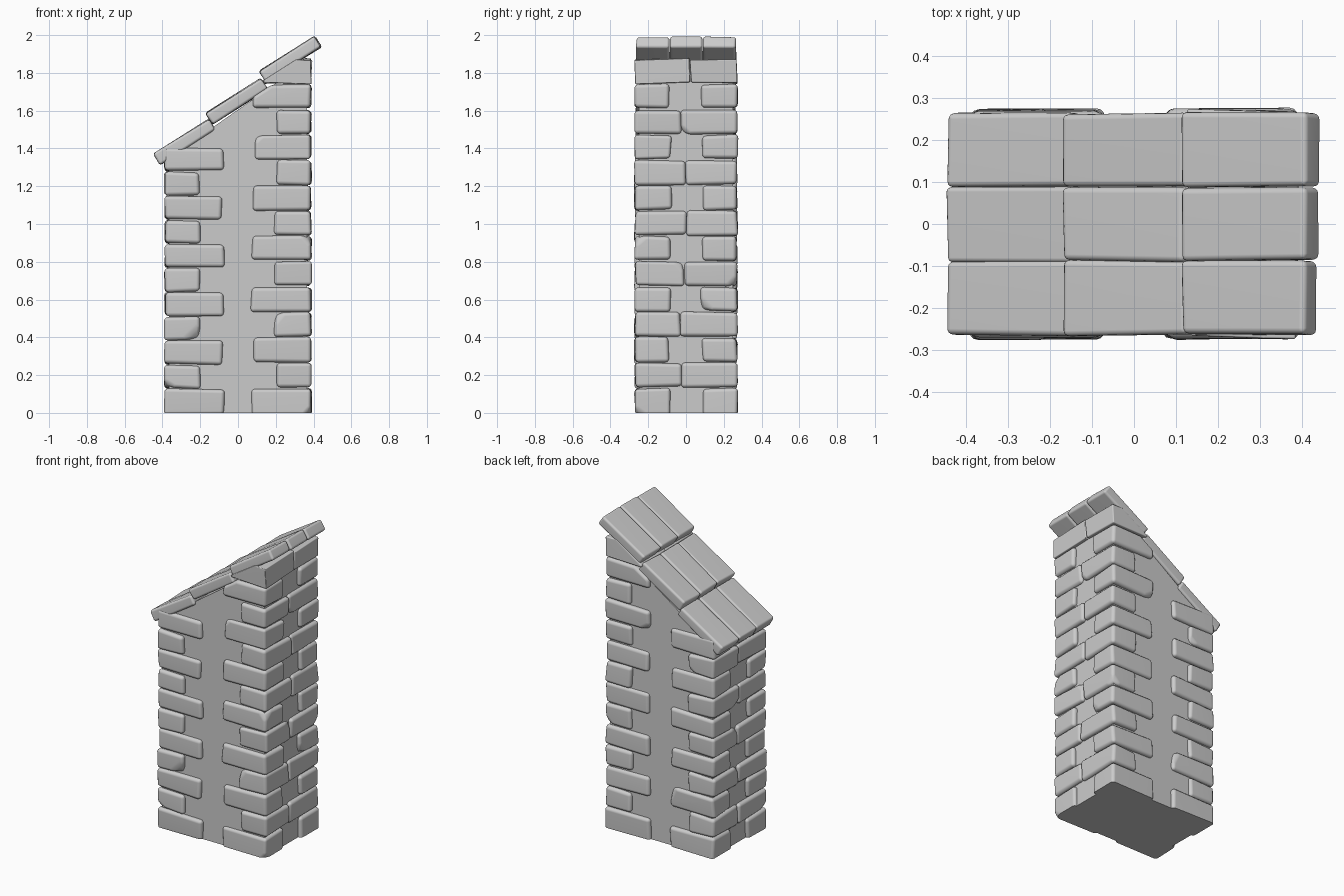
import bpy, bmesh, math, random
from mathutils import Vector, Matrix

if "Cube" in bpy.data.objects:
    bpy.data.objects.remove(bpy.data.objects["Cube"])

random.seed(7)
SLOPE = 0.635


def cut(bm, co, no):
    # slice away everything beyond a plane and close the hole
    geom = bm.verts[:] + bm.edges[:] + bm.faces[:]
    bmesh.ops.bisect_plane(bm, geom=geom, plane_co=co, plane_no=no, clear_outer=True)
    edges = [e for e in bm.edges if e.is_boundary]
    if edges:
        bmesh.ops.holes_fill(bm, edges=edges, sides=0)


def add_object(name, bm):
    bmesh.ops.recalc_face_normals(bm, faces=bm.faces[:])
    mesh = bpy.data.meshes.new(name)
    bm.to_mesh(mesh)
    bm.free()
    obj = bpy.data.objects.new(name, mesh)
    bpy.context.collection.objects.link(obj)
    return obj


def stone(name, lo, hi, bevel=0.02, jitter=0.006, chip=0.5, planes=(), matrix=None, floor=False):
    # worn block: jittered box, one chipped corner, rounded edges
    lo, hi = Vector(lo), Vector(hi)
    size, mid = hi - lo, (lo + hi) / 2
    bm = bmesh.new()
    bmesh.ops.create_cube(bm, size=1)
    for v in bm.verts:
        v.co = mid + Vector([v.co[i] * size[i] for i in range(3)])
        v.co += Vector([random.uniform(-jitter, jitter) for _ in range(3)])
    if random.random() < chip:
        s = Vector([random.choice((-1, 1)) for _ in range(3)])
        corner = mid + Vector([s[i] * size[i] / 2 for i in range(3)])
        n = Vector([s[i] * random.uniform(0.4, 1) for i in range(3)]).normalized()
        cut(bm, corner - n * 0.028, n)
    for co, no in planes:
        cut(bm, co, no)
    bmesh.ops.bevel(bm, geom=bm.edges[:], offset=bevel, segments=3, profile=0.5,
                    affect='EDGES', clamp_overlap=True)
    if floor:
        cut(bm, (0, 0, 0), (0, 0, -1))
    if matrix:
        bm.transform(matrix)
    return add_object(name, bm)


# plain core wall with sloping top
bm = bmesh.new()
profile = [(-0.365, 0), (0.365, 0), (0.365, 1.86), (-0.365, 1.35)]
face = bm.faces.new([bm.verts.new((x, -0.25, z)) for x, z in profile])
new = bmesh.ops.extrude_face_region(bm, geom=[face])["geom"]
bmesh.ops.translate(bm, verts=[g for g in new if isinstance(g, bmesh.types.BMVert)], vec=(0, 0.5, 0))
add_object("core_wall", bm)


# corner stones, alternating long and short on each face
def corner(name, sx, sy, courses, pitch, join):
    for i in range(courses):
        long_x = i % 2 == 0
        inner_x = (0.078 if long_x else 0.2) + random.uniform(-0.008, 0.008)
        inner_y = 0.085 + random.uniform(-0.008, 0.008) if long_x else sy * join[i]
        planes = []
        if sx > 0 and i >= 12:
            height = 1.625 if i == 12 else 1.675
            planes = [((0, 0, height), Vector((-SLOPE, 0, 1)).normalized())]
            inner_x = 0.08 if i == 12 else 0.13
        xs = sorted((sx * inner_x, sx * 0.388))
        ys = sorted((sy * inner_y, sy * 0.271))
        z0 = i * pitch + 0.003 if i else -0.012
        stone(f"{name}_{i + 1}", (xs[0], ys[0], z0), (xs[1], ys[1], (i + 1) * pitch - 0.003),
              planes=planes, floor=(i == 0))


for side, sx, courses, pitch in (("right", 1, 14, 0.134), ("left", -1, 11, 0.1278)):
    join = [random.uniform(-0.035, 0.035) for _ in range(courses)]
    for end, sy in (("front", -1), ("back", 1)):
        corner(f"{end}_{side}_corner_stone", sx, sy, courses, pitch, join)

# overlapping roof slabs, three rows of three
for r, (x, z) in enumerate(((-0.283, 1.434), (-0.008, 1.65), (0.277, 1.873))):
    for c, y in enumerate((-0.176, 0, 0.176)):
        m = Matrix.Translation((x, y, z)) @ Matrix.Rotation(-math.atan(SLOPE), 4, 'Y')
        stone(f"roof_slab_{r + 1}_{c + 1}", (-0.174, -0.088, -0.034), (0.174, 0.088, 0.034),
              bevel=0.014, jitter=0.004, chip=0.3, matrix=m)

# smooth shading with flat main faces
for obj in bpy.context.collection.objects:
    obj.select_set(True)
    bpy.context.view_layer.objects.active = obj
bpy.ops.object.shade_smooth_by_angle(angle=math.radians(40))
for obj in bpy.context.collection.objects:
    obj.modifiers.new("flat_faces", 'WEIGHTED_NORMAL').keep_sharp = True
